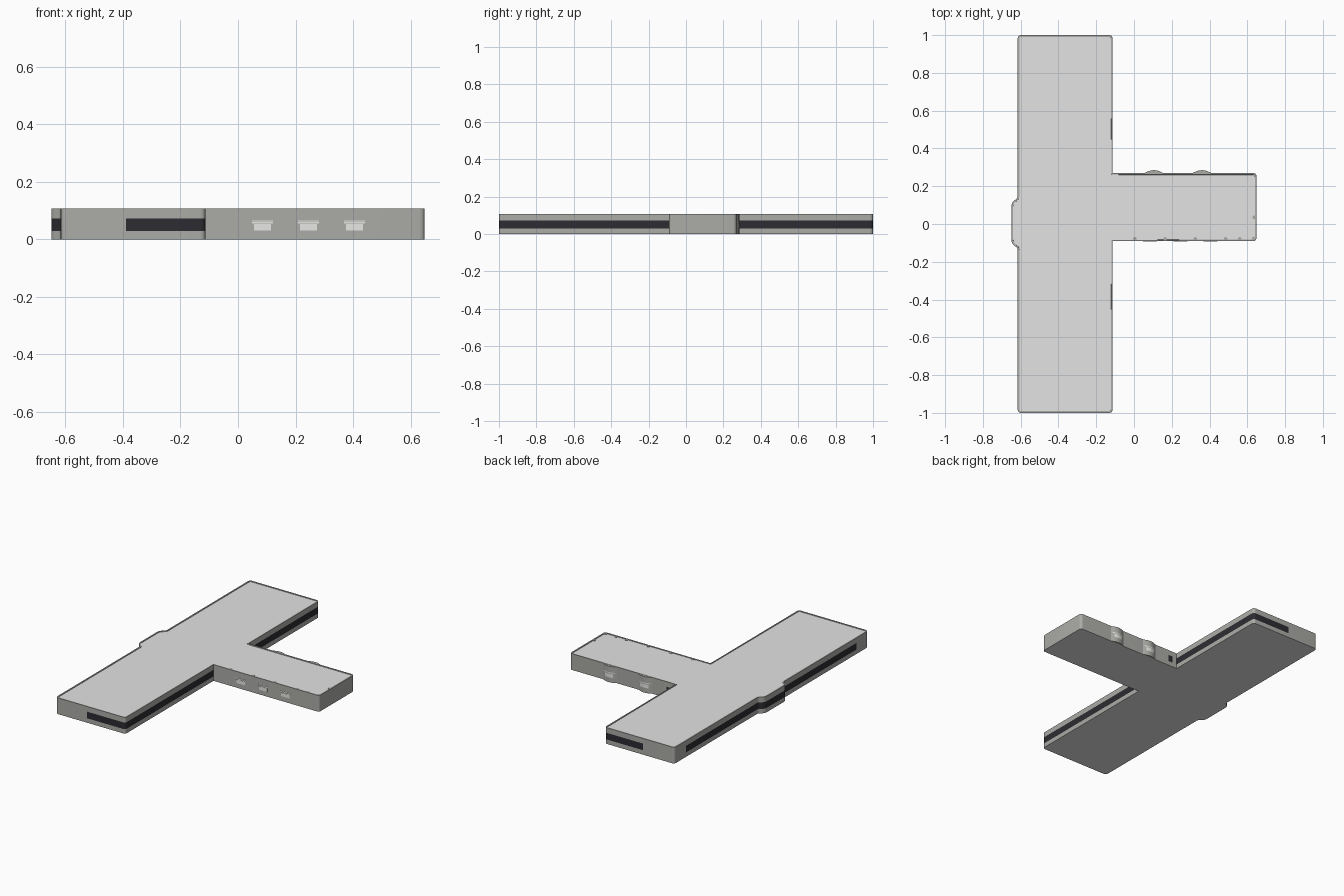
import bpy, bmesh, math
from mathutils import Vector

if "Cube" in bpy.data.objects:
    bpy.data.objects.remove(bpy.data.objects["Cube"])

H = 0.106             # building height
Z0, Z1 = 0.029, 0.072  # window band
SOUTH = -0.091        # south wall of the wing


def mat(name, rgb):
    m = bpy.data.materials.new(name)
    m.diffuse_color = (*rgb, 1)
    m.use_nodes = True
    m.node_tree.nodes["Principled BSDF"].inputs["Base Color"].default_value = m.diffuse_color
    return m


WALL = mat("wall grey", (0.41, 0.41, 0.39))
ROOF = mat("roof light grey", (0.77, 0.77, 0.77))
GLASS = mat("dark glazing", (0.025, 0.025, 0.032))
FRAME = mat("pale window frame", (0.8, 0.8, 0.78))


def finish(bm, name, mats):
    bmesh.ops.recalc_face_normals(bm, faces=bm.faces)
    me = bpy.data.meshes.new(name)
    bm.to_mesh(me)
    bm.free()
    ob = bpy.data.objects.new(name, me)
    bpy.context.collection.objects.link(ob)
    for m in mats:
        me.materials.append(m)
    bpy.ops.object.select_all(action='DESELECT')
    ob.select_set(True)
    bpy.context.view_layer.objects.active = ob
    bpy.ops.object.shade_smooth_by_angle(angle=math.radians(30))
    return ob


def round_outline(pts, seg=5):
    """Corners are (x, y, radius); radius 0 keeps the point."""
    out = []
    for i, (x, y, r) in enumerate(pts):
        p = Vector((x, y))
        if r == 0:
            out.append(p)
            continue
        a = p + (Vector(pts[i - 1][:2]) - p).normalized() * r
        b = p + (Vector(pts[(i + 1) % len(pts)][:2]) - p).normalized() * r
        for k in range(seg + 1):
            t = k / seg
            out.append(a * (1 - t) ** 2 + p * 2 * t * (1 - t) + b * t * t)
    return out


def layered_prism(outline, levels):
    """Prism whose walls are split at each level; returns mesh, walls, bottom, top."""
    bm = bmesh.new()
    rings = [[bm.verts.new((p.x, p.y, z)) for p in outline] for z in levels]
    n = len(outline)
    walls = []
    for lo, hi in zip(rings, rings[1:]):
        for i in range(n):
            j = (i + 1) % n
            walls.append(bm.faces.new((lo[i], lo[j], hi[j], hi[i])))
    bottom = bm.faces.new(rings[0][::-1])
    top = bm.faces.new(rings[-1])
    return bm, walls, bottom, top


def box(name, x0, x1, y0, y1, z0, z1, m):
    bm = layered_prism([Vector(p) for p in
                        ((x0, y0), (x1, y0), (x1, y1), (x0, y1))], (z0, z1))[0]
    return finish(bm, name, [m])


# T-shaped building: long bar, side wing and shallow west bay
plan = [
    (-0.616, -1, .02), (-0.39, -1, 0), (-0.113, -1, .02), (-0.113, SOUTH, 0),
    (0.649, SOUTH, .02), (0.649, 0.27, .02), (-0.05, 0.27, 0), (-0.08, 0.27, 0),
    (-0.113, 0.27, 0), (-0.113, 1, .02), (-0.39, 1, 0), (-0.616, 1, .02),
    (-0.616, 0.88, 0), (-0.616, 0.138, .012), (-0.649, 0.112, .02),
    (-0.649, -0.102, .02), (-0.616, -0.128, .012), (-0.616, -0.88, 0),
]


def is_glazed(c):
    if not Z0 < c.z < Z1:
        return False
    if c.x > -0.11:                       # small pane on the wing
        return c.y > 0.26 and -0.08 < c.x < -0.05
    if abs(c.y) > 0.975:                  # both ends and their east corners
        return c.x > -0.39
    if c.x > -0.2:                        # east side
        return True
    return abs(c.y) < 0.88                # west side and bay


bm, walls, bottom, top = layered_prism(round_outline(plan), (0, Z0, Z1, H))
bm.normal_update()
for f in walls:
    if is_glazed(f.calc_center_median()):
        f.material_index = 2
# Parapet rim with the roof deck set lower; the underside matches the roof
bmesh.ops.inset_region(bm, faces=[top], thickness=0.009)
bmesh.ops.inset_region(bm, faces=[top], thickness=0.0005, depth=-0.003)
top.material_index = bottom.material_index = 1
finish(bm, "building_body", [WALL, ROOF, GLASS])

# Bowed bay windows on the north wall of the wing, each with a pale pane
for i, cx in enumerate((0.105, 0.36)):
    arc = [Vector((cx + dx, 0.264 + 0.021 * math.cos(dx / 0.05 * 1.3)))
           for dx in (0.05, 0.04, 0.03, 0.02, 0.01, 0, -0.01, -0.02, -0.03, -0.04, -0.05)]
    bm, walls, _, _ = layered_prism(arc, (0, 0.032, 0.055, 0.06, 0.066, H - 0.001))
    for f in walls:
        c = f.calc_center_median()
        half = 0.03 if 0.032 < c.z < 0.055 else 0.04 if 0.06 < c.z < 0.066 else 0
        if c.y > 0.268 and abs(c.x - cx) < half:
            f.material_index = 1
    finish(bm, f"bay_window_{i + 1}", [WALL, FRAME])

# Pale windows with slatted lintels on the south wall of the wing
y0, y1 = SOUTH - 0.001, SOUTH + 0.002
for i, cx in enumerate((0.085, 0.245, 0.405)):
    box(f"south_window_{i + 1}", cx - 0.03, cx + 0.03, y0, y1, 0.031, 0.053, FRAME)
    for k, z in enumerate((0.055, 0.059, 0.063)):
        box(f"south_lintel_{i + 1}_{k + 1}", cx - 0.037, cx + 0.037, y0, y1,
            z, z + 0.0025, FRAME)

# Small posts along the inside of the wing parapet
posts = [(x, SOUTH + 0.012) for x in (0.005, 0.165, 0.325, 0.485, 0.56)]
posts += [(0.634, SOUTH + 0.014), (0.637, 0.035)]
for i, (x, y) in enumerate(posts):
    ring = [Vector((x + 0.01 * math.cos(a * math.pi / 6), y + 0.01 * math.sin(a * math.pi / 6)))
            for a in range(12)]
    bm = layered_prism(ring, (H - 0.02, H - 0.0005))[0]
    finish(bm, f"parapet_post_{i + 1}", [WALL])
